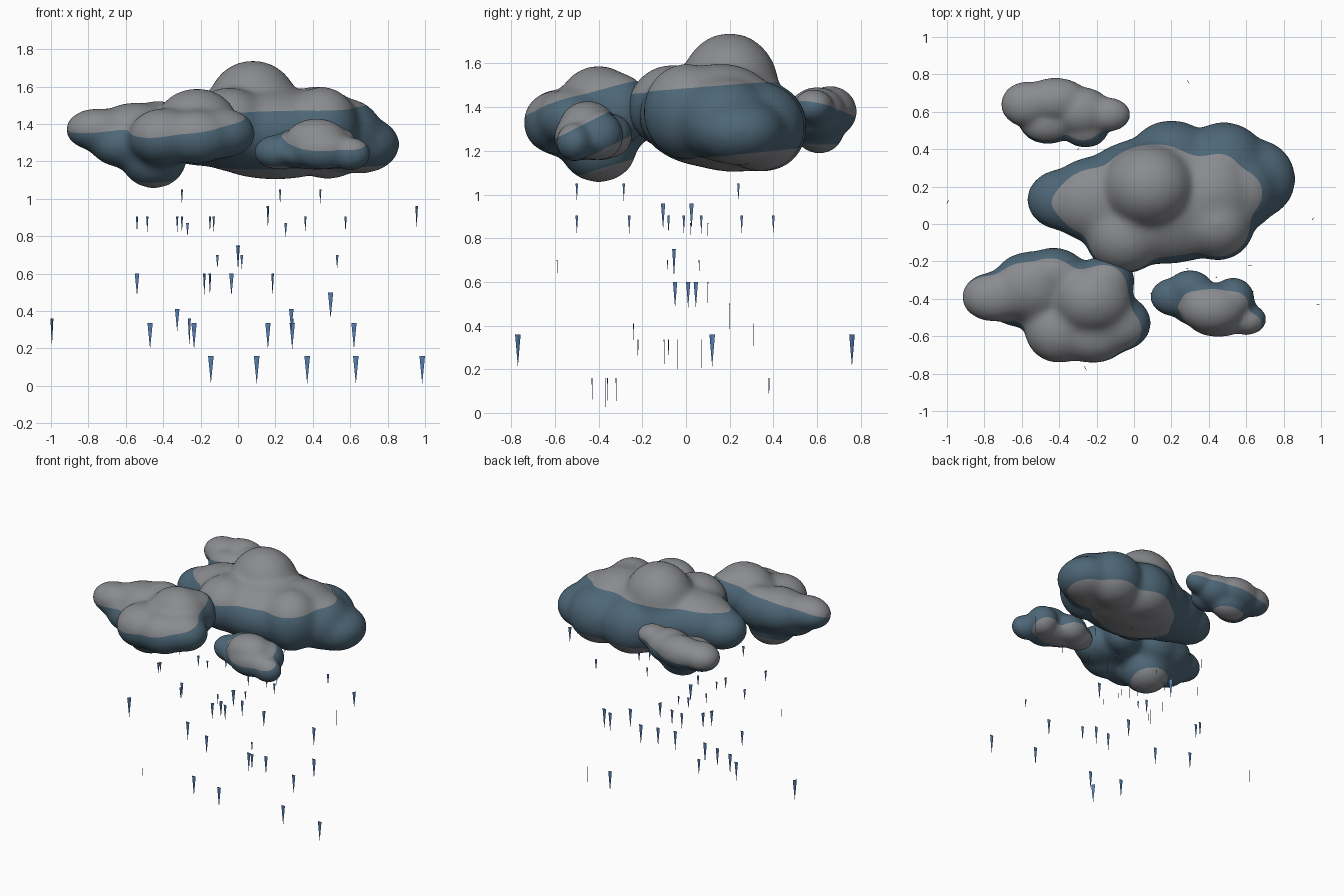
import bpy, bmesh, math
from mathutils import Vector, Matrix


def material(name, rgb):
    m = bpy.data.materials.new(name)
    m.diffuse_color = (*rgb, 1)
    return m


GREY = material("cloud_grey", (0.255, 0.26, 0.275))
BLUE = material("storm_blue", (0.075, 0.135, 0.185))
RAIN = material("rain_blue", (0.09, 0.21, 0.45))


def add_object(name, mesh):
    ob = bpy.data.objects.new(name, mesh)
    bpy.context.collection.objects.link(ob)
    return ob


def cloud(name, puffs, top, bottom, voxel=0.016, rounds=42, grow=0.017):
    """Fuse ellipsoid puffs; blue band lies between two tilted planes z = a + b*x + c*y."""
    bm = bmesh.new()
    for x, y, z, *radii in puffs:
        size = [r + grow for r in radii]
        mat = Matrix.Translation((x, y, z)) @ Matrix.Diagonal((*size, 1))
        bmesh.ops.create_icosphere(bm, subdivisions=4, radius=1, matrix=mat)
    mesh = bpy.data.meshes.new(name + "_puffs")
    bm.to_mesh(mesh)
    bm.free()
    tmp = add_object(name + "_puffs", mesh)
    remesh = tmp.modifiers.new("fuse", 'REMESH')
    remesh.mode = 'VOXEL'
    remesh.voxel_size = voxel
    smooth = tmp.modifiers.new("soften", 'SMOOTH')
    smooth.factor = 0.5
    smooth.iterations = rounds
    dg = bpy.context.evaluated_depsgraph_get()
    result = bpy.data.meshes.new_from_object(tmp.evaluated_get(dg))
    bpy.data.objects.remove(tmp)
    result.materials.clear()
    result.materials.append(GREY)
    result.materials.append(BLUE)

    # cut clean colour borders, then colour by height
    bm = bmesh.new()
    bm.from_mesh(result)
    for a, b, c in (top, bottom):
        bmesh.ops.bisect_plane(bm, geom=bm.verts[:] + bm.edges[:] + bm.faces[:], dist=1e-5,
                               plane_co=(0, 0, a), plane_no=Vector((-b, -c, 1)).normalized())
    for f in bm.faces:
        p = f.calc_center_median()
        hi = top[0] + top[1] * p.x + top[2] * p.y
        lo = bottom[0] + bottom[1] * p.x + bottom[2] * p.y
        f.material_index = 1 if lo < p.z < hi else 0
        f.smooth = True
    bm.to_mesh(result)
    bm.free()
    result.name = name
    add_object(name, result)


# large central cloud
cloud("main_cloud", [
    (0.08, 0.20, 1.49, .23, .21, .235),
    (0.15, 0.13, 1.36, .48, .33, .22),
    (0.45, 0.00, 1.38, .18, .18, .205),
    (0.42, 0.16, 1.39, .22, .24, .195),
    (0.58, 0.18, 1.34, .18, .20, .18),
    (-0.05, -0.06, 1.40, .20, .19, .18),
    (0.65, 0.24, 1.29, .20, .20, .14),
    (0.20, 0.36, 1.31, .21, .18, .19),
    (0.48, 0.34, 1.31, .21, .19, .19),
    (-0.38, 0.13, 1.35, .18, .15, .13),
    (-0.18, 0.13, 1.37, .28, .22, .18),
    (0.20, 0.22, 1.25, .35, .26, .13),
], (1.48, 0.01, 0.08), (1.16, 0, 0.1))

# front left cloud
cloud("front_left_cloud", [
    (-0.75, -0.39, 1.37, .16, .12, .10),
    (-0.55, -0.33, 1.36, .20, .17, .14),
    (-0.60, -0.40, 1.29, .18, .14, .11),
    (-0.43, -0.26, 1.37, .16, .12, .14),
    (-0.22, -0.40, 1.41, .20, .17, .165),
    (-0.15, -0.30, 1.39, .14, .12, .15),
    (-0.09, -0.53, 1.35, .17, .14, .12),
    (-0.40, -0.57, 1.33, .17, .16, .14),
    (-0.22, -0.60, 1.33, .18, .13, .13),
    (-0.45, -0.40, 1.21, .16, .16, .14),
], (1.60, 0.12, 0.3), (1.235, 0, 0.3))

# small front right cloud
cloud("front_right_cloud", [
    (0.22, -0.39, 1.25, .12, .09, .08),
    (0.30, -0.35, 1.27, .11, .09, .09),
    (0.42, -0.45, 1.30, .16, .12, .115),
    (0.42, -0.44, 1.24, .22, .11, .07),
    (0.53, -0.40, 1.27, .10, .10, .10),
    (0.45, -0.51, 1.26, .15, .08, .09),
    (0.60, -0.51, 1.24, .095, .07, .075),
], (1.555, 0, 0.5), (1.395, 0, 0.5), voxel=0.011, rounds=32, grow=0.015)

# small back cloud
cloud("back_cloud", [
    (-0.57, 0.64, 1.38, .13, .11, .09),
    (-0.42, 0.66, 1.38, .17, .11, .105),
    (-0.28, 0.60, 1.37, .15, .12, .11),
    (-0.14, 0.585, 1.40, .11, .08, .07),
    (-0.26, 0.50, 1.35, .11, .08, .08),
    (-0.46, 0.54, 1.34, .14, .10, .10),
    (-0.38, 0.61, 1.29, .14, .10, .09),
], (1.525, 0.1, -0.17), (1.23, 0, 0), voxel=0.011, rounds=32, grow=0.013)

# rain rows: top height, length, drops facing front, drops turned aside, turn in degrees
ROWS = [
    (.16, .15, [(-.145, -.32), (.10, -.37), (.37, .38), (.63, -.36), (.985, -.43)], [], 0),
    (.335, .14, [(-.47, .07), (-.235, -.04), (.16, -.10), (.29, -.08), (.62, -.22)], [], 0),
    (.36, .15, [], [(-.26, -.77), (.29, .76)], -58),
    (.36, .15, [], [(-.995, .12)], 58),
    (.41, .12, [(-.325, .31), (.285, -.24)], [], 0),
    (.50, .14, [(.495, .20)], [], 0),
    (.60, .12, [(-.54, .10), (-.035, .10)], [(-.18, -.05), (-.15, .01), (.185, .045)], 55),
    (.70, .075, [(-.11, -.085), (.02, .06), (.53, -.59)], [], 0),
    (.75, .13, [], [(0, -.055)], 40),
    (.87, .075, [(-.27, .02), (.255, .10)], [], 0),
    (.905, .085, [], [(-.325, -.01), (-.15, .07), (.36, -.08), (-.485, -.26),
                      (-.54, .07), (-.13, -.5), (.575, .255), (-.30, .40)], 45),
    (.96, .12, [], [(.16, -.105), (.955, .025)], 55),
    (1.05, .08, [], [(.225, .24), (.44, -.285), (-.30, -.5)], 45),
]

# raindrops: thin tapered slivers pointing down
bm = bmesh.new()
for top, length, front, side, turn in ROWS:
    for spots, angle in ((front, 0), (side, math.radians(turn))):
        for x, y in spots:
            w, t = length * 0.1, 0.002
            m = Matrix.Translation((x, y, top)) @ Matrix.Rotation(angle, 4, 'Z')
            ring = [bm.verts.new(m @ Vector(p)) for p in
                    ((-w, 0, 0), (0, -t, 0), (w, 0, 0), (0, t, 0))]
            tip = bm.verts.new(m @ Vector((0, 0, -length)))
            bm.faces.new(ring)
            for i in range(4):
                bm.faces.new((ring[i], tip, ring[(i + 1) % 4]))
bmesh.ops.recalc_face_normals(bm, faces=bm.faces[:])
rain = bpy.data.meshes.new("raindrops")
bm.to_mesh(rain)
bm.free()
rain.materials.append(RAIN)
add_object("raindrops", rain)
